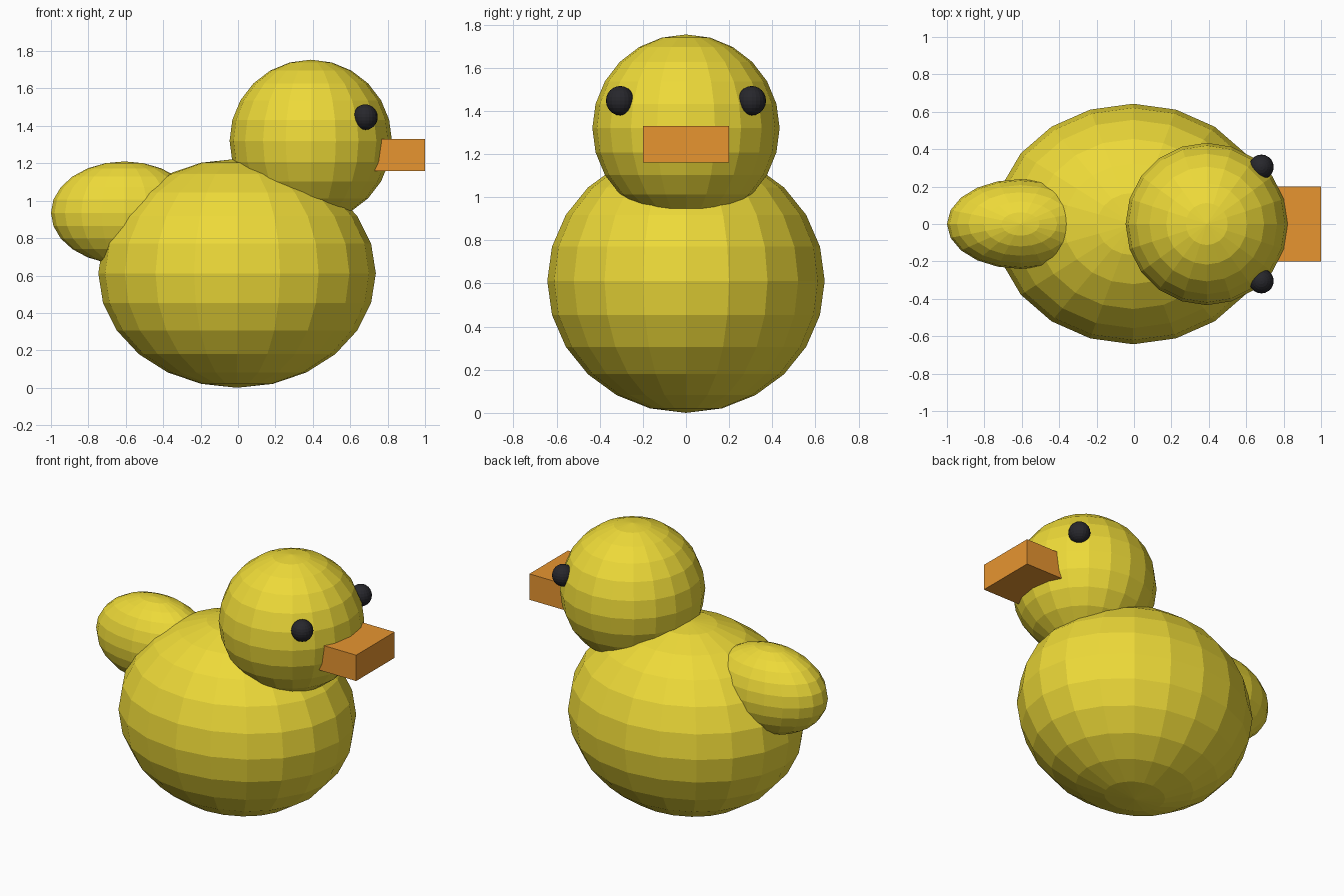
import bpy

if "Cube" in bpy.data.objects:
    bpy.data.objects.remove(bpy.data.objects["Cube"])


def material(name, rgb):
    m = bpy.data.materials.new(name)
    m.diffuse_color = (*rgb, 1)
    m.use_nodes = True
    m.node_tree.nodes["Principled BSDF"].inputs["Base Color"].default_value = m.diffuse_color
    return m


YELLOW = material("yellow", (0.85, 0.70, 0.04))
ORANGE = material("orange", (0.80, 0.30, 0.03))
BLACK = material("black", (0.02, 0.02, 0.025))


def finish(name, scale, mat):
    ob = bpy.context.object
    ob.name = name
    ob.scale = scale
    ob.data.materials.append(mat)
    bpy.ops.object.transform_apply(location=False, rotation=False, scale=True)
    return ob


def ellipsoid(name, centre, radii, mat):
    bpy.ops.mesh.primitive_uv_sphere_add(
        segments=20, ring_count=12, radius=1, location=centre)
    return finish(name, radii, mat)


# Plump faceted body, head and upturned tail
ellipsoid("body", (-0.005, 0, 0.612), (0.742, 0.643, 0.612), YELLOW)
ellipsoid("head", (0.389, 0, 1.32), (0.434, 0.434, 0.434), YELLOW)
ellipsoid("tail", (-0.607, 0, 0.935), (0.393, 0.24, 0.275), YELLOW)

# Eyes, half sunk into the head
for side, y in (("right", -0.305), ("left", 0.305)):
    ellipsoid(f"{side}_eye", (0.681, y, 1.447), (0.066, 0.066, 0.068), BLACK)

# Box beak running into the head
bpy.ops.mesh.primitive_cube_add(size=1, location=(0.80, 0, 1.245))
finish("beak", (0.40, 0.40, 0.17), ORANGE)
